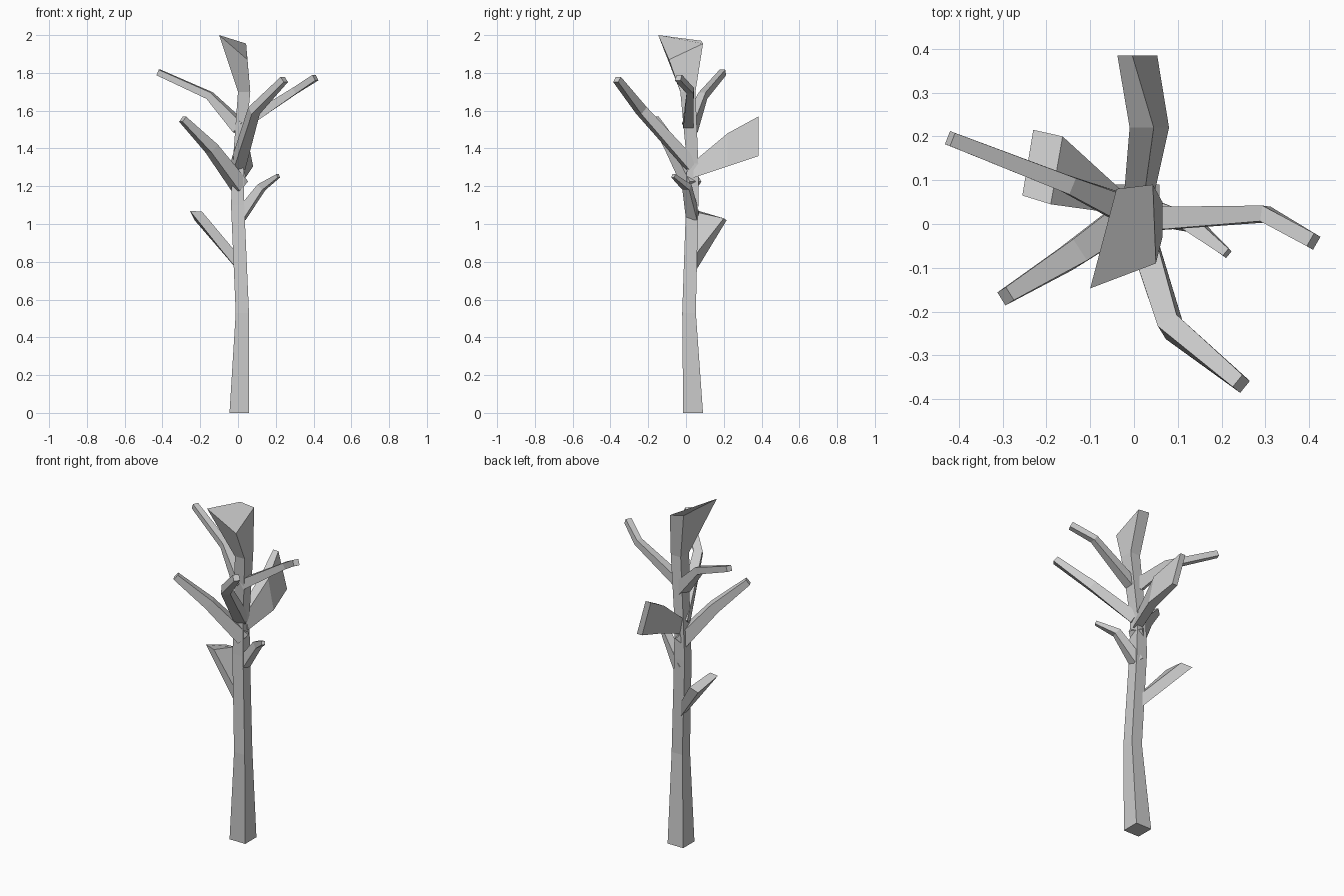
import bpy, bmesh
from mathutils import Vector

cube = bpy.data.objects.get("Cube")
if cube:
    bpy.data.objects.remove(cube, do_unlink=True)

bark = bpy.data.materials.new("grey_bark")
bark.use_nodes = True
GREY = (0.6, 0.6, 0.6, 1)
bark.diffuse_color = GREY
bark.node_tree.nodes["Principled BSDF"].inputs["Base Color"].default_value = GREY


def loft(name, rings):
    """Skin a run of four-cornered rings and cap both ends."""
    bm = bmesh.new()
    loops = [[bm.verts.new(p) for p in ring] for ring in rings]
    for a, b in zip(loops, loops[1:]):
        for i in range(4):
            j = (i + 1) % 4
            bm.faces.new((a[i], a[j], b[j], b[i]))
    bm.faces.new(loops[0][::-1])
    bm.faces.new(loops[-1])
    bmesh.ops.recalc_face_normals(bm, faces=bm.faces)
    mesh = bpy.data.meshes.new(name)
    bm.to_mesh(mesh)
    bm.free()
    mesh.materials.append(bark)
    obj = bpy.data.objects.new(name, mesh)
    bpy.context.collection.objects.link(obj)


def level_ring(x0, x1, y0, y1, z):
    return [(x0, y0, z), (x1, y0, z), (x1, y1, z), (x0, y1, z)]


def branch(name, points, widths):
    """Square bar along a bent path, tapering to the tip."""
    pts = [Vector(p) for p in points]
    rings = []
    for i, (p, w) in enumerate(zip(pts, widths)):
        along = (pts[min(i + 1, len(pts) - 1)] - pts[max(i - 1, 0)]).normalized()
        side = along.cross(Vector((0, 0, 1))).normalized() * w / 2
        up = side.cross(along).normalized() * w / 2
        rings.append([p - side - up, p + side - up, p + side + up, p - side + up])
    loft(name, rings)


# Trunk, ending in a slanted broken top
loft("trunk", [
    level_ring(-0.045, 0.058, -0.015, 0.09, 0),
    level_ring(-0.012, 0.058, -0.02, 0.052, 0.53),
    level_ring(-0.037, 0.033, 0.0, 0.065, 1.1),
    level_ring(-0.028, 0.03, 0.005, 0.065, 1.32),
    level_ring(0.0, 0.065, -0.03, 0.05, 1.7),
    [(-0.10, -0.147, 2.0), (0.05, -0.09, 1.87), (0.043, 0.09, 1.955), (-0.04, 0.08, 1.97)],
])

# Slim bent branches
branch("upper_right_branch", [(0.01, 0.02, 1.51), (-0.15, 0.09, 1.68), (-0.42, 0.195, 1.802)],
       (0.07, 0.04, 0.032))
branch("upper_left_branch", [(0.03, 0.012, 1.53), (0.30, 0.023, 1.705), (0.41, -0.04, 1.775)],
       (0.055, 0.036, 0.034))
branch("front_branch", [(0.0, 0.03, 1.31), (0.085, -0.235, 1.60), (0.245, -0.365, 1.765)],
       (0.065, 0.05, 0.035))
branch("front_right_branch", [(0.01, 0.035, 1.2), (-0.14, -0.07, 1.40), (-0.293, -0.165, 1.555)],
       (0.075, 0.058, 0.035))
branch("small_left_branch", [(0.01, 0.035, 1.04), (0.125, 0.005, 1.195), (0.213, -0.067, 1.255)],
       (0.06, 0.04, 0.02))

# Broad flaring stubs
loft("back_stub", [
    [(-0.025, 0.04, 1.33), (0.02, 0.04, 1.33), (0.04, 0.04, 1.245), (-0.01, 0.04, 1.245)],
    [(-0.01, 0.22, 1.48), (0.045, 0.22, 1.48), (0.08, 0.22, 1.305), (0.025, 0.22, 1.305)],
    [(-0.038, 0.385, 1.57), (-0.004, 0.385, 1.57), (0.053, 0.385, 1.36), (0.019, 0.385, 1.36)],
])
loft("lower_right_stub", [
    [(-0.01, 0.02, 0.765), (-0.01, 0.02, 0.85), (-0.01, 0.06, 0.85), (-0.01, 0.06, 0.765)],
    [(-0.255, 0.065, 1.07), (-0.19, 0.045, 1.065), (-0.163, 0.20, 1.03), (-0.23, 0.215, 1.02)],
])
